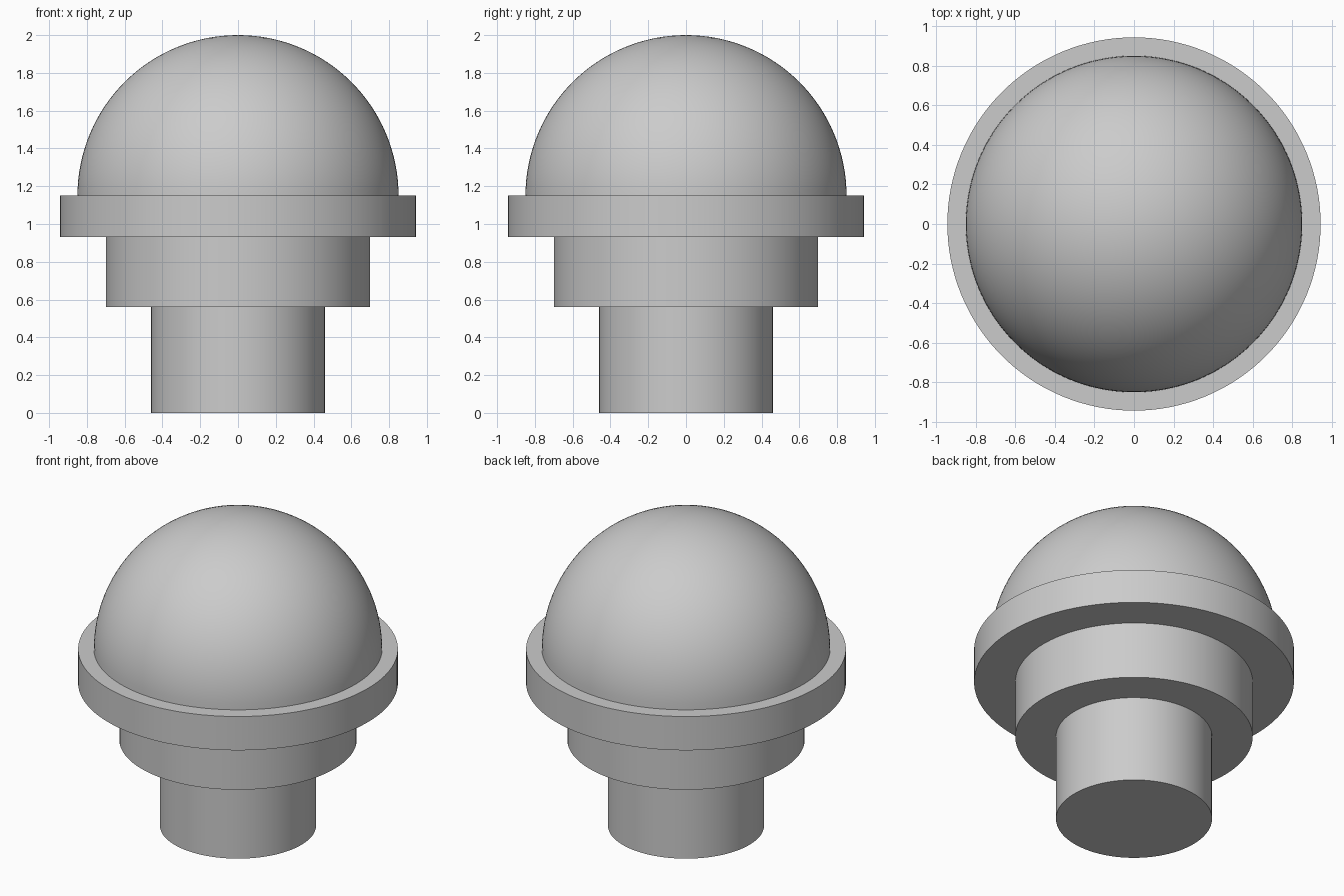
import bpy
import bmesh
import math

cube = bpy.data.objects.get("Cube")
if cube:
    bpy.data.objects.remove(cube, do_unlink=True)

SIDES = 128

# One plain grey for every part
grey = bpy.data.materials.new("light_grey")
grey.use_nodes = True
colour = (0.6, 0.6, 0.6, 1)
grey.diffuse_color = colour
grey.node_tree.nodes["Principled BSDF"].inputs["Base Color"].default_value = colour


def finish(obj, name):
    obj.name = name
    obj.data.name = name
    obj.data.materials.append(grey)
    bpy.ops.object.shade_smooth_by_angle(angle=math.radians(30))


def cylinder(name, radius, bottom, top):
    bpy.ops.mesh.primitive_cylinder_add(
        vertices=SIDES, radius=radius, depth=top - bottom,
        location=(0, 0, (bottom + top) / 2))
    finish(bpy.context.object, name)


# Stepped round body
cylinder("stem", 0.46, 0, 0.56)
cylinder("neck", 0.70, 0.56, 0.93)
cylinder("collar", 0.943, 0.93, 1.15)

# Half-sphere dome resting on the collar
bpy.ops.mesh.primitive_uv_sphere_add(
    segments=SIDES, ring_count=SIDES // 2, radius=0.85, location=(0, 0, 1.15))
dome = bpy.context.object
bm = bmesh.new()
bm.from_mesh(dome.data)
lower = [v for v in bm.verts if v.co.z < -0.001]
bmesh.ops.delete(bm, geom=lower, context='VERTS')
bmesh.ops.holes_fill(bm, edges=[e for e in bm.edges if e.is_boundary], sides=0)
bmesh.ops.recalc_face_normals(bm, faces=bm.faces)
bm.to_mesh(dome.data)
bm.free()
finish(dome, "dome")
